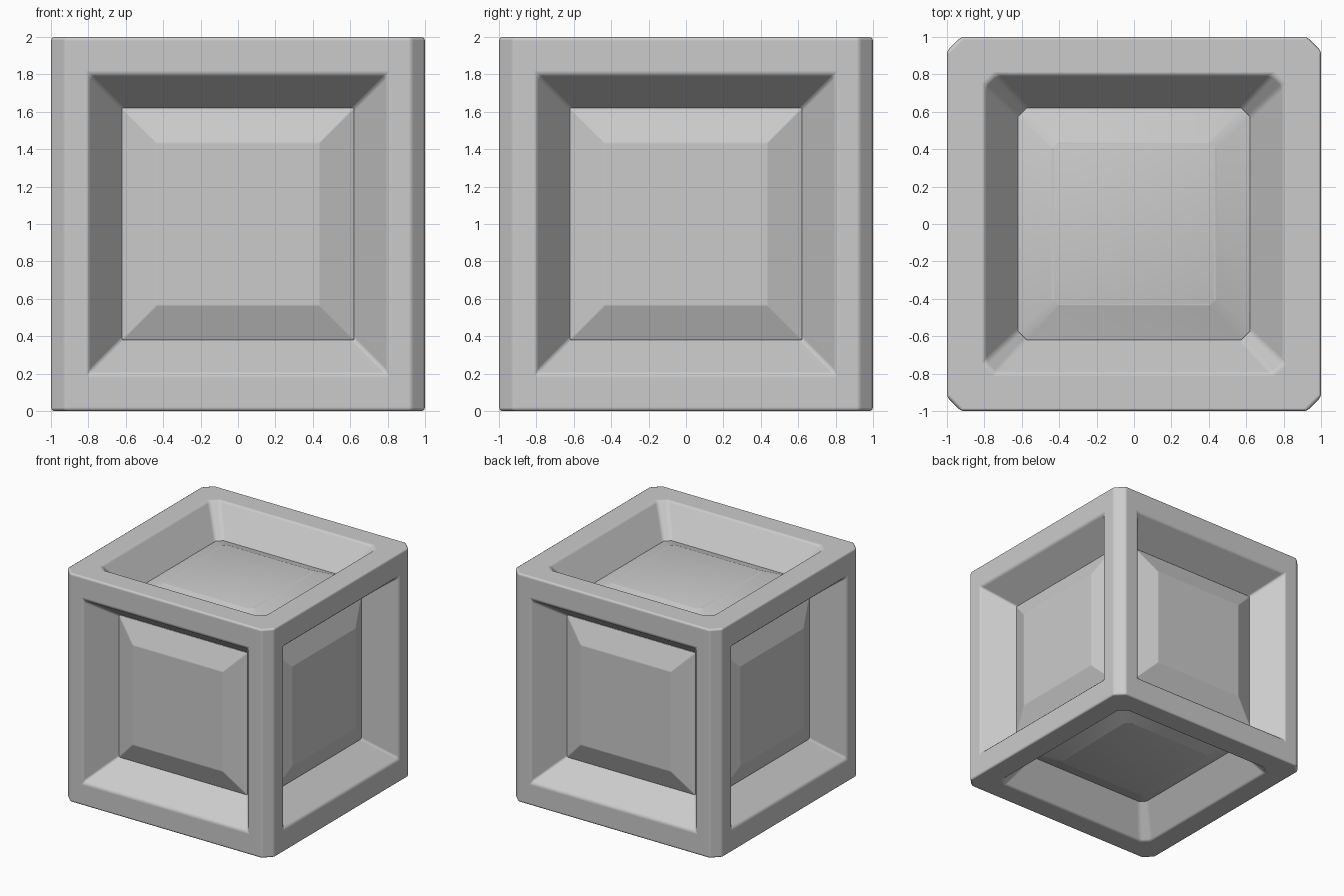
import bpy, bmesh
from mathutils import Vector

if "Cube" in bpy.data.objects:
    bpy.data.objects.remove(bpy.data.objects["Cube"])

CENTRE = Vector((0, 0, 1))


def ring_points(points, axis, size, depth):
    """Rescale a face outline so it reaches +-size and sits at the given depth."""
    out = []
    limits = [max(abs(p[i]) for p in points) for i in range(3)]
    for p in points:
        q = Vector(p[i] / limits[i] * size for i in range(3))
        q[axis] = depth if p[axis] > 0 else -depth
        out.append(q)
    return out


def finish(bm, name, bevel):
    bmesh.ops.recalc_face_normals(bm, faces=bm.faces[:])
    mesh = bpy.data.meshes.new(name)
    bm.to_mesh(mesh)
    bm.free()
    obj = bpy.data.objects.new(name, mesh)
    bpy.context.collection.objects.link(obj)
    obj.location = CENTRE
    mod = obj.modifiers.new("soft_edges", 'BEVEL')
    mod.width, mod.segments = bevel, 2
    mod.limit_method, mod.angle_limit = 'ANGLE', 0.3
    mod.harden_normals = True
    for o in bpy.context.selected_objects:
        o.select_set(False)
    obj.select_set(True)
    bpy.context.view_layer.objects.active = obj
    bpy.ops.object.shade_smooth_by_angle(angle=0.7)
    return obj


# Outer frame: cube with chamfered upright edges and a recess in every side
bm = bmesh.new()
bmesh.ops.create_cube(bm, size=2)
uprights = [e for e in bm.edges if abs(e.verts[0].co.z - e.verts[1].co.z) > 1]
bmesh.ops.bevel(bm, geom=uprights, offset=0.075, segments=1, affect='EDGES')

bm.normal_update()
panels = []
for face in [f for f in bm.faces if max(abs(c) for c in f.normal) > 0.99]:
    axis = max(range(3), key=lambda i: abs(face.normal[i]))
    outline = [v.co.copy() for v in face.verts]
    panels.append((axis, outline))
    prev = list(face.verts)
    bm.faces.remove(face)
    for size, depth in ((0.8, 1.0), (0.605, 0.725)):
        ring = [bm.verts.new(p) for p in ring_points(outline, axis, size, depth)]
        n = len(ring)
        for i in range(n):
            j = (i + 1) % n
            bm.faces.new((prev[i], prev[j], ring[j], ring[i]))
        prev = ring
    bm.faces.new(prev)
finish(bm, "frame", 0.018)

# Raised panels: shallow bevelled plates filling each recess
for k, (axis, outline) in enumerate(panels):
    bm = bmesh.new()
    prev = None
    for size, depth in ((0.61, 0.70), (0.622, 0.757), (0.435, 0.832)):
        ring = [bm.verts.new(p) for p in ring_points(outline, axis, size, depth)]
        n = len(ring)
        if prev is None:
            bm.faces.new(ring)
        else:
            for i in range(n):
                j = (i + 1) % n
                bm.faces.new((prev[i], prev[j], ring[j], ring[i]))
        prev = ring
    bm.faces.new(prev)
    finish(bm, f"panel_{k + 1}", 0.006)
